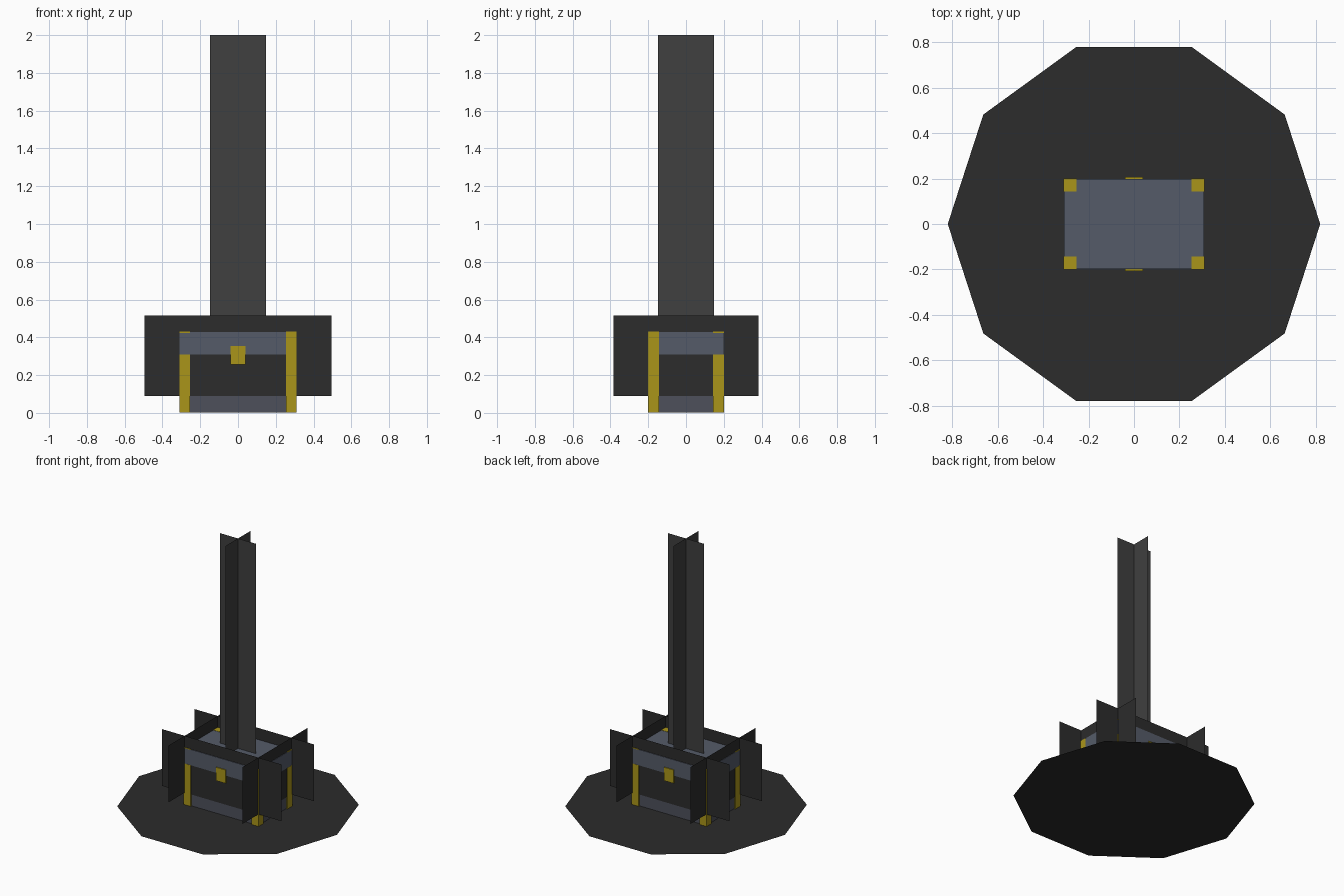
import bpy
from math import pi

if "Cube" in bpy.data.objects:
    bpy.data.objects.remove(bpy.data.objects["Cube"])


def material(name, color):
    m = bpy.data.materials.new(name)
    m.diffuse_color = (*color, 1)
    m.use_nodes = True
    m.node_tree.nodes["Principled BSDF"].inputs["Base Color"].default_value = m.diffuse_color
    return m


SLATE = material("slate", (0.09, 0.105, 0.14))
DARK_SLATE = material("dark_slate", (0.075, 0.08, 0.105))
GOLD = material("gold", (0.40, 0.30, 0.01))
GLOW = material("glow_dark", (0.025, 0.025, 0.025))
BEAM = material("beam_grey", (0.05, 0.05, 0.05))


def box(name, x, y, z, mat):
    """Box from (min, max) ranges on each axis."""
    bpy.ops.mesh.primitive_cube_add(size=1)
    o = bpy.context.object
    o.name = name
    o.location = [(a + b) / 2 for a, b in (x, y, z)]
    o.scale = [b - a for a, b in (x, y, z)]
    o.data.materials.append(mat)
    return o


def upright_plane(name, half, z0, z1, mat, offset=0.0, along_y=False):
    """Single upright sheet along x (or y), shifted sideways by offset."""
    pts = [(-half, z0), (half, z0), (half, z1), (-half, z1)]
    verts = [(offset, u, z) if along_y else (u, offset, z) for u, z in pts]
    me = bpy.data.meshes.new(name)
    me.from_pydata(verts, [], [(0, 1, 2, 3)])
    o = bpy.data.objects.new(name, me)
    bpy.context.collection.objects.link(o)
    me.materials.append(mat)
    return o


W, D, H, SPLIT = 0.31, 0.20, 0.43, 0.31
POST = 0.057

# Chest body and lid
box("chest_body", (-W + .01, W - .01), (-D + .01, D - .01), (0.003, SPLIT), DARK_SLATE)
box("chest_lid", (-W + .001, W - .001), (-D + .001, D - .001), (SPLIT, H - .002), SLATE)

# Corner posts: two run full height, two stop at the lid with a small top cap
for sx in (-1, 1):
    for sy in (-1, 1):
        xr = sorted((sx * W, sx * (W - POST)))
        yr = sorted((sy * D, sy * (D - POST)))
        full = sx * sy < 0
        box("corner_post", xr, yr, (0.002, H if full else SPLIT), GOLD)
        if not full:
            box("corner_cap", xr, yr, (H - .006, H), GOLD)

# Latches, front and back
for s in (-1, 1):
    box("latch", (-.04, .04), sorted((s * .19, s * .206)), (.255, .355), GOLD)

# Glow sheets just proud of the body on all four sides
for s in (-1, 1):
    upright_plane("glow_long_side", 0.495, .09, .515, GLOW, s * .195)
    upright_plane("glow_short_side", 0.385, .09, .515, GLOW, s * .305, True)

# Crossed light beam
upright_plane("beam_x", 0.148, .40, 2.0, BEAM)
upright_plane("beam_y", 0.148, .40, 2.0, BEAM, along_y=True)

# Ten-sided ground glow
bpy.ops.mesh.primitive_circle_add(vertices=10, radius=0.82, fill_type='TRIFAN',
                                  rotation=(0, 0, pi / 2))
disc = bpy.context.object
disc.name = "ground_glow"
disc.data.materials.append(GLOW)
